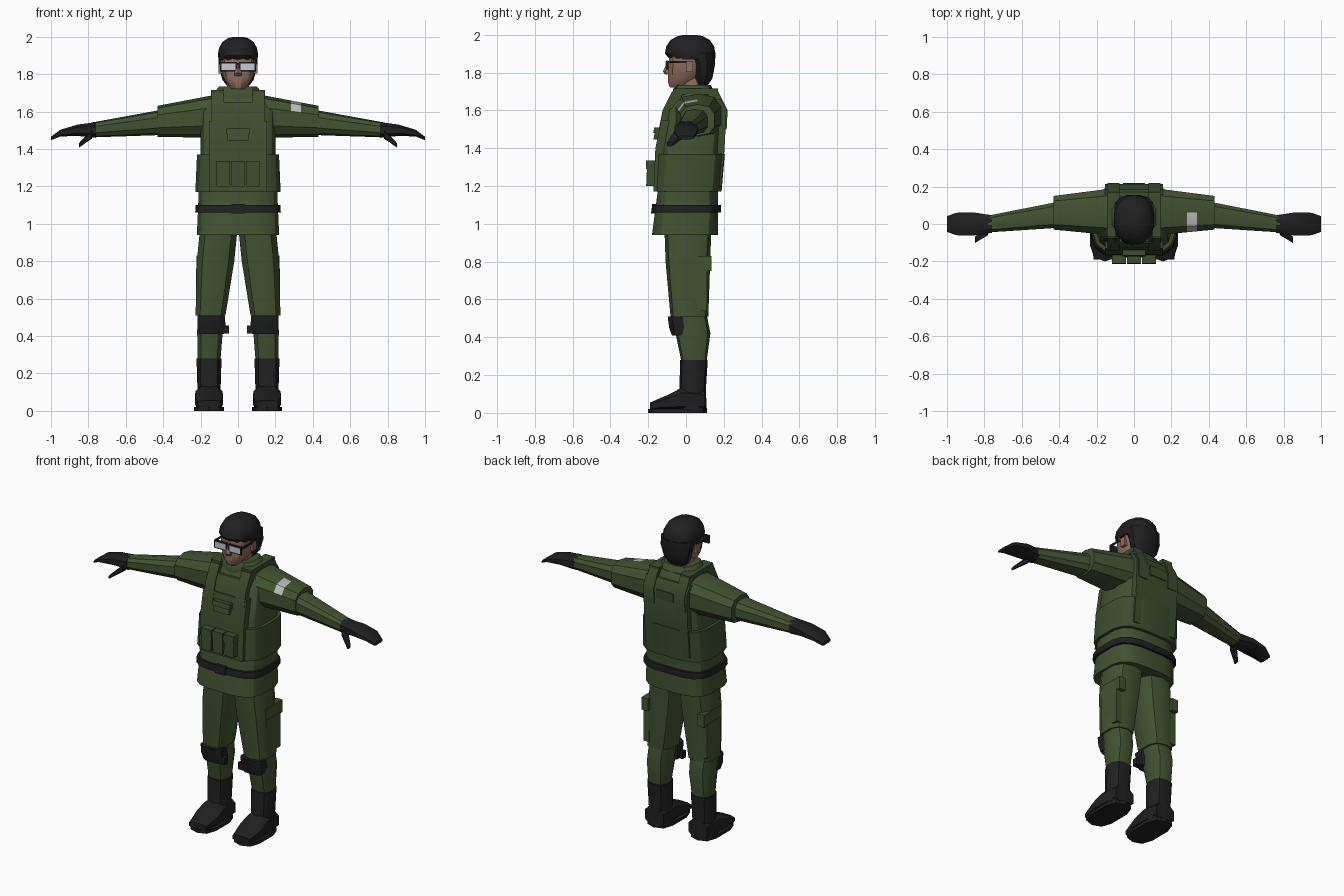
import bpy, bmesh
from math import cos, sin, pi, radians
from mathutils import Vector

cube = bpy.data.objects.get("Cube")
if cube:
    bpy.data.objects.remove(cube, do_unlink=True)


def material(name, *rgb):
    made = bpy.data.materials.new(name)
    made.use_nodes = True
    made.diffuse_color = (*rgb, 1)
    shader = made.node_tree.nodes["Principled BSDF"]
    shader.inputs["Base Color"].default_value = (*rgb, 1)
    shader.inputs["Roughness"].default_value = .9
    return made


GREEN = material("field green", .055, .085, .03)
VEST = material("vest green", .047, .075, .027)
BLACK = material("soft black", .014, .014, .015)
SKIN = material("skin", .29, .16, .11)
LENS = material("lens grey", .56, .6, .62)
PATCH = material("patch grey", .5, .5, .48)


def finish(name, bm, mat, pair=False):
    """Turn a bmesh into one object, or into a mirrored left and right pair."""
    made = []
    for prefix in ("left_", "right_") if pair else ("",):
        if prefix == "right_":
            bmesh.ops.scale(bm, vec=(-1, 1, 1), verts=bm.verts)
        bmesh.ops.recalc_face_normals(bm, faces=bm.faces)
        mesh = bpy.data.meshes.new(prefix + name)
        bm.to_mesh(mesh)
        mesh.materials.append(mat)
        mesh.shade_smooth()
        mesh.set_sharp_from_angle(angle=radians(32))
        obj = bpy.data.objects.new(prefix + name, mesh)
        bpy.context.collection.objects.link(obj)
        made.append(obj)
    bm.free()
    return made


def loft(name, mat, rings, sides=10, power=2.7, pair=False):
    """Skin rounded-box rings (centre, half_a, half_b) along their main direction."""
    travel = Vector(rings[-1][0]) - Vector(rings[0][0])
    along = max(range(3), key=lambda k: abs(travel[k]))
    first, second = [k for k in range(3) if k != along]
    angles = [2 * pi * (i + .5) / sides for i in range(sides)]

    def rounded(wave):
        row = [abs(wave(t)) ** (2 / power) * (1 if wave(t) > 0 else -1) for t in angles]
        return [value / max(row) for value in row]

    bm = bmesh.new()
    loops = []
    for centre, half_a, half_b in rings:
        loops.append([])
        for a, b in zip(rounded(cos), rounded(sin)):
            point = Vector(centre)
            point[first] += half_a * a
            point[second] += half_b * b
            loops[-1].append(bm.verts.new(point))
    for low, high in zip(loops, loops[1:]):
        for i in range(sides):
            bm.faces.new((low[i - 1], low[i], high[i], high[i - 1]))
    bm.faces.new(loops[0])
    bm.faces.new(loops[-1])
    return finish(name, bm, mat, pair)


def level(z, half, front, back):
    """A horizontal ring centred on x, given its front and back."""
    return (0, (front + back) / 2, z), half, (back - front) / 2


def box(name, mat, centre, size, pair=False):
    bm = bmesh.new()
    bmesh.ops.create_cube(bm, size=1)
    bmesh.ops.scale(bm, vec=size, verts=bm.verts)
    bmesh.ops.translate(bm, vec=centre, verts=bm.verts)
    finish(name, bm, mat, pair)


# Landmark heights, and the jacket as (height, half width, front, back)
HEM, WAIST, RIBS, CHEST, NECK = .94, 1.17, 1.4, 1.6, 1.7
TORSO = [(HEM, .22, -.18, .17), (WAIST, .21, -.15, .17), (RIBS, .2, -.14, .19),
         (CHEST, .2, -.1, .2), (NECK, .12, -.05, .15)]


def torso_at(z):
    for low, high in zip(TORSO, TORSO[1:]):
        if z <= high[0]:
            break
    t = (z - low[0]) / (high[0] - low[0])
    return [a + (b - a) * t for a, b in zip(low, high)]


def band(name, mat, bottom, top, grow):
    """A belt that wraps the torso."""
    rows = [torso_at(z) for z in (bottom, top)]
    loft(name, mat, [level(z, half + grow, front - grow, back + grow)
                     for z, half, front, back in rows], sides=16, power=3.5)


def plate(name, mat, x, half, bottom, top, thick, behind=False, pair=False):
    """A panel or pouch that follows the front or the back of the torso."""
    heights = [bottom, *[row[0] for row in TORSO if bottom < row[0] < top], top]
    outward = 1 if behind else -1
    surface = [(torso_at(z)[3 if behind else 2], z) for z in heights]
    profile = [(y + outward * thick, z) for y, z in surface]
    profile += [(y - outward * .04, z) for y, z in reversed(surface)]
    bm = bmesh.new()
    face = bm.faces.new([bm.verts.new((x - half, y, z)) for y, z in profile])
    grown = bmesh.ops.extrude_face_region(bm, geom=[face])["geom"]
    moved = [v for v in grown if isinstance(v, bmesh.types.BMVert)]
    bmesh.ops.translate(bm, vec=(2 * half, 0, 0), verts=moved)
    finish(name, bm, mat, pair)


# Jacket, belt and armoured vest
loft("jacket", GREEN, [level(*row) for row in TORSO], sides=16, power=3.5)
band("belt", BLACK, 1.06, 1.1, .014)
plate("belt_buckle", BLACK, 0, .035, 1.055, 1.105, .02)
band("vest_waist_wrap", VEST, WAIST, 1.37, .018)
plate("vest_front_panel", VEST, 0, .155, WAIST, 1.55, .022)
plate("vest_upper_chest", VEST, 0, .085, 1.54, 1.65, .018)
plate("vest_back_panel", VEST, 0, .155, 1.2, 1.66, .014, behind=True)
plate("back_grip", VEST, 0, .06, 1.54, CHEST, .02, behind=True)
plate("front_strap", VEST, .11, .033, 1.5, NECK, .024, pair=True)
plate("back_strap", VEST, .11, .033, 1.5, NECK, .02, behind=True, pair=True)
box("shoulder_pad", VEST, (.11, .05, NECK), (.07, .24, .03), pair=True)
loft("collar", GREEN, [level(1.66, .15, -.07, .17), level(NECK, .13, -.07, .15),
                       level(1.735, .1, -.055, .13)])

# Pouches
for label, x in (("right", -.08), ("middle", 0), ("left", .08)):
    plate(label + "_magazine_pouch", VEST, x, .035, 1.2, 1.3, .062)
    plate(label + "_magazine_flap", VEST, x, .037, 1.29, 1.335, .068)
plate("chest_pouch", VEST, 0, .055, 1.445, 1.5, .042)
plate("chest_pouch_flap", VEST, 0, .062, 1.48, 1.51, .05)

# Upper sleeves, with a patch on the left one
shoulder, elbow, wrist = Vector((.12, .065, 1.575)), Vector((.43, .06, 1.548)), Vector((.78, 0, 1.502))
sleeves = loft("upper_sleeve", GREEN, [
    (shoulder.lerp(elbow, t), .125 - .035 * t, .115 - .032 * t) for t in (0, .53, .7, 1)], pair=True)
left_sleeve = sleeves[0].data
left_sleeve.materials.append(PATCH)
for face in left_sleeve.polygons:
    between = .28 < face.center.x < .34
    if between and face.normal.z > .4 and face.center.y < shoulder.y:
        face.material_index = 1

# Forearms and gloves
loft("forearm", GREEN, [((.4, .05, 1.543), .07, .068), (wrist, .045, .04)], pair=True)
loft("glove", BLACK, [
    (wrist - Vector((.02, 0, 0)), .047, .042), ((.86, 0, 1.5), .062, .03),
    ((.95, 0, 1.485), .06, .018), ((1, 0, 1.456), .042, .009)], sides=8, pair=True)
loft("thumb", BLACK, [
    ((.78, -.03, 1.48), .03, .024), ((.85, -.085, 1.42), .016, .012)], sides=6, pair=True)

# Trousers
KNEE, CUFF, STANCE = .51, .28, .155
loft("thigh", GREEN, [
    ((.1, .01, 1), .1, .125), ((.12, .01, .8), .1, .118), ((.147, .018, KNEE), .08, .1)], pair=True)
loft("shin", GREEN, [
    ((.147, .02, .53), .07, .088), ((.15, .037, .42), .068, .092),
    ((STANCE, .042, CUFF), .062, .068)], pair=True)
box("thigh_pocket", GREEN, (.205, .04, .65), (.04, .14, .22), pair=True)
box("thigh_pocket_flap", GREEN, (.2, .05, .79), (.045, .17, .08), pair=True)

# Knee pads
loft("knee_pad", BLACK, [
    ((.14, -.035, .41), .066, .04), ((.141, -.037, .45), .075, .052),
    ((.143, -.045, KNEE), .072, .052)], sides=8, power=3, pair=True)
box("knee_strap_clip", BLACK, (.065, -.05, .435), (.035, .035, .045), pair=True)

# Boots
loft("boot_shaft", BLACK, [
    ((STANCE, .03, .02), .07, .08), ((STANCE, .035, .12), .062, .07),
    ((STANCE, .042, CUFF), .067, .073)], pair=True)
loft("boot_foot", BLACK, [
    ((STANCE, -.19, .035), .06, .02), ((STANCE, -.09, .055), .076, .043),
    ((STANCE, -.02, .07), .072, .065), ((STANCE, .1, .065), .066, .055)],
    sides=8, power=3, pair=True)
loft("boot_sole", BLACK, [
    ((STANCE, -.045, z), .08, .155) for z in (0, .02)], power=3, pair=True)

# Head
EYES, CROWN = 1.84, 2
loft("neck", SKIN, [level(z, .06, -.03, .09) for z in (1.66, 1.79)])
loft("face", SKIN, [
    level(1.72, .035, -.085, .01), level(1.75, .06, -.096, .06), level(1.79, .082, -.094, .09),
    level(EYES, .093, -.092, .1), level(1.9, .095, -.09, .1)], sides=12, power=2.3)
loft("nose", SKIN, [
    level(1.79, .018, -.11, -.07), level(1.805, .02, -.122, -.07),
    level(1.86, .009, -.098, -.07)], sides=6, power=2)
box("ear", SKIN, (.094, .02, EYES - .01), (.02, .035, .055), pair=True)

# Hair: a nape and a domed cap
loft("hair_back", BLACK, [
    level(1.725, .05, .05, .11), level(1.77, .084, .04, .14),
    level(EYES, .102, .035, .153), level(1.9, .105, 0, .156)], sides=12, power=2.3)
cap_base = 1.9
dome = [(cap_base + (CROWN - cap_base) * sin(t), cos(t) ** .7) for t in (0, .4, .8, 1.2, 1.45)]
loft("hair_cap", BLACK, [level(1.87, .102, -.085, .154)] + [
    ((0, .022, z), .108 * spread, .134 * spread) for z, spread in dome], sides=14, power=2.3)

# Glasses
box("glasses_frame", BLACK, (.051, -.1, EYES), (.09, .012, .05), pair=True)
box("glasses_lens", LENS, (.051, -.105, EYES), (.075, .006, .036), pair=True)
box("glasses_temple", BLACK, (.097, -.035, EYES + .016), (.006, .13, .012), pair=True)
box("glasses_bridge", BLACK, (0, -.1, EYES + .014), (.03, .012, .012))
